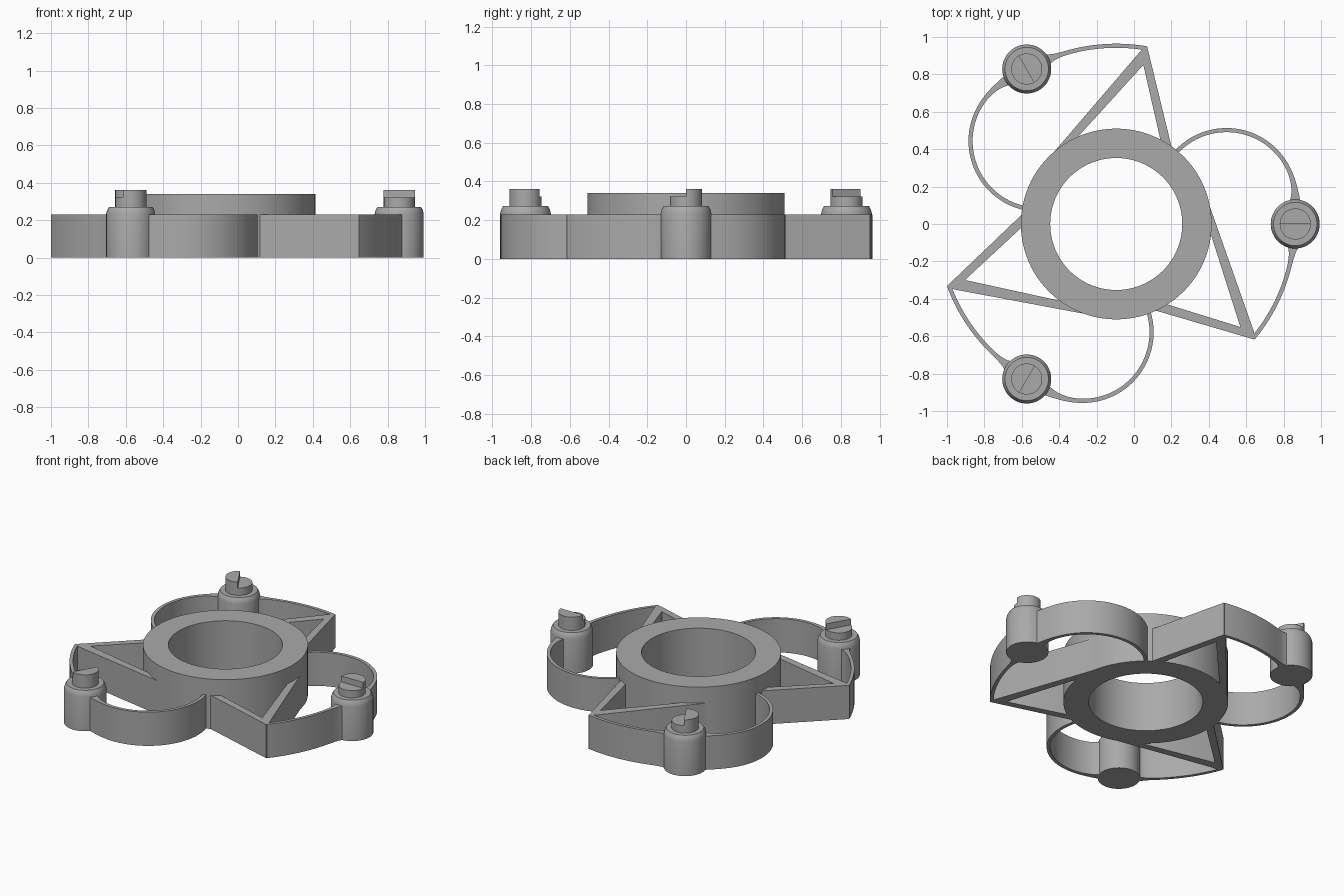
import bpy, bmesh
from math import sin, cos, pi, radians
from mathutils import Vector, Matrix

if "Cube" in bpy.data.objects:
    bpy.data.objects.remove(bpy.data.objects["Cube"], do_unlink=True)

grey = bpy.data.materials.new("plain grey")
grey.use_nodes = True
colour = (0.4, 0.4, 0.4, 1)
grey.diffuse_color = colour
grey.node_tree.nodes["Principled BSDF"].inputs["Base Color"].default_value = colour

HUB = Vector((-0.095, 0, 0))
ARM_TOP = 0.23


def finish(name, bm, turn):
    """Turn the part about the hub and make it an object."""
    bm.transform(Matrix.Translation(HUB) @ Matrix.Rotation(radians(turn), 4, "Z"))
    bmesh.ops.recalc_face_normals(bm, faces=bm.faces)
    mesh = bpy.data.meshes.new(name)
    bm.to_mesh(mesh)
    bm.free()
    mesh.materials.append(grey)
    obj = bpy.data.objects.new(name, mesh)
    bpy.context.collection.objects.link(obj)
    bpy.ops.object.select_all(action="DESELECT")
    bpy.context.view_layer.objects.active = obj
    obj.select_set(True)
    bpy.ops.object.shade_smooth_by_angle(angle=radians(30))


def lathe(name, profile, steps, centre_x=0, turn=0):
    bm = bmesh.new()
    verts = [bm.verts.new((r, 0, z)) for r, z in profile]
    edges = [bm.edges.new((a, b)) for a, b in zip(verts, verts[1:] + verts[:1])]
    bmesh.ops.spin(bm, geom=verts + edges, cent=(0, 0, 0), axis=(0, 0, 1),
                   angle=2 * pi, steps=steps, use_duplicate=False)
    bmesh.ops.remove_doubles(bm, verts=bm.verts, dist=0.0001)
    bmesh.ops.translate(bm, verts=bm.verts, vec=(centre_x, 0, 0))
    finish(name, bm, turn)


def prism(name, outline, z0, z1, turn):
    bm = bmesh.new()
    face = bm.faces.new([bm.verts.new((x, y, z0)) for x, y in outline])
    grown = bmesh.ops.extrude_face_region(bm, geom=[face])["geom"]
    top = [v for v in grown if isinstance(v, bmesh.types.BMVert)]
    bmesh.ops.translate(bm, verts=top, vec=(0, 0, z1 - z0))
    finish(name, bm, turn)


def arc(cx, cy, r, start, end, count, flare):
    """Thin curved band; the half width grows where it meets the post."""
    inner, outer = [], []
    for i in range(count + 1):
        t = i / count
        a = radians(start + (end - start) * t)
        half = 0.011 + 0.022 * (t if flare > 0 else 1 - t) ** 16
        outer.append((cx + (r + half) * cos(a), cy + (r + half) * sin(a)))
        inner.append((cx + (r - half) * cos(a), cy + (r - half) * sin(a)))
    return outer + inner[::-1]


# Central hub
lathe("hub_ring", [(0.353, 0), (0.51, 0), (0.51, 0.34), (0.353, 0.34)], 96)

POST_X = 0.957
KNOB_R = 0.083
post = [(0, 0), (0.131, 0), (0.131, 0.235), (0.126, 0.255), (0.116, 0.272),
        (KNOB_R, 0.272), (KNOB_R, 0.322), (0, 0.322)]
half_knob = [(POST_X + KNOB_R * cos(pi * i / 24), KNOB_R * sin(pi * i / 24))
             for i in range(25)]

# Two struts of the pointed bracket
long_strut = [(0.165, 0.95), (0.13, 0.925), (-0.35, 0.365), (-0.265, 0.40), (0.145, 0.85)]
short_strut = [(0.165, 0.95), (0.145, 0.85), (0.25, 0.39), (0.305, 0.375)]

for number, turn in enumerate((0, 120, 240), 1):
    lathe(f"post_{number}", post, 48, POST_X, turn)
    prism(f"post_step_{number}", half_knob, 0.32, 0.362, turn)
    prism(f"long_strut_{number}", long_strut, 0, ARM_TOP, turn)
    prism(f"short_strut_{number}", short_strut, 0, ARM_TOP, turn)
    prism(f"round_band_{number}", arc(0.59, 0.135, 0.367, 145, -4, 48, 1),
          0, ARM_TOP, turn)
    prism(f"outer_band_{number}", arc(0, 0, 0.953, -7, -39.6, 24, -1),
          0, ARM_TOP, turn)
